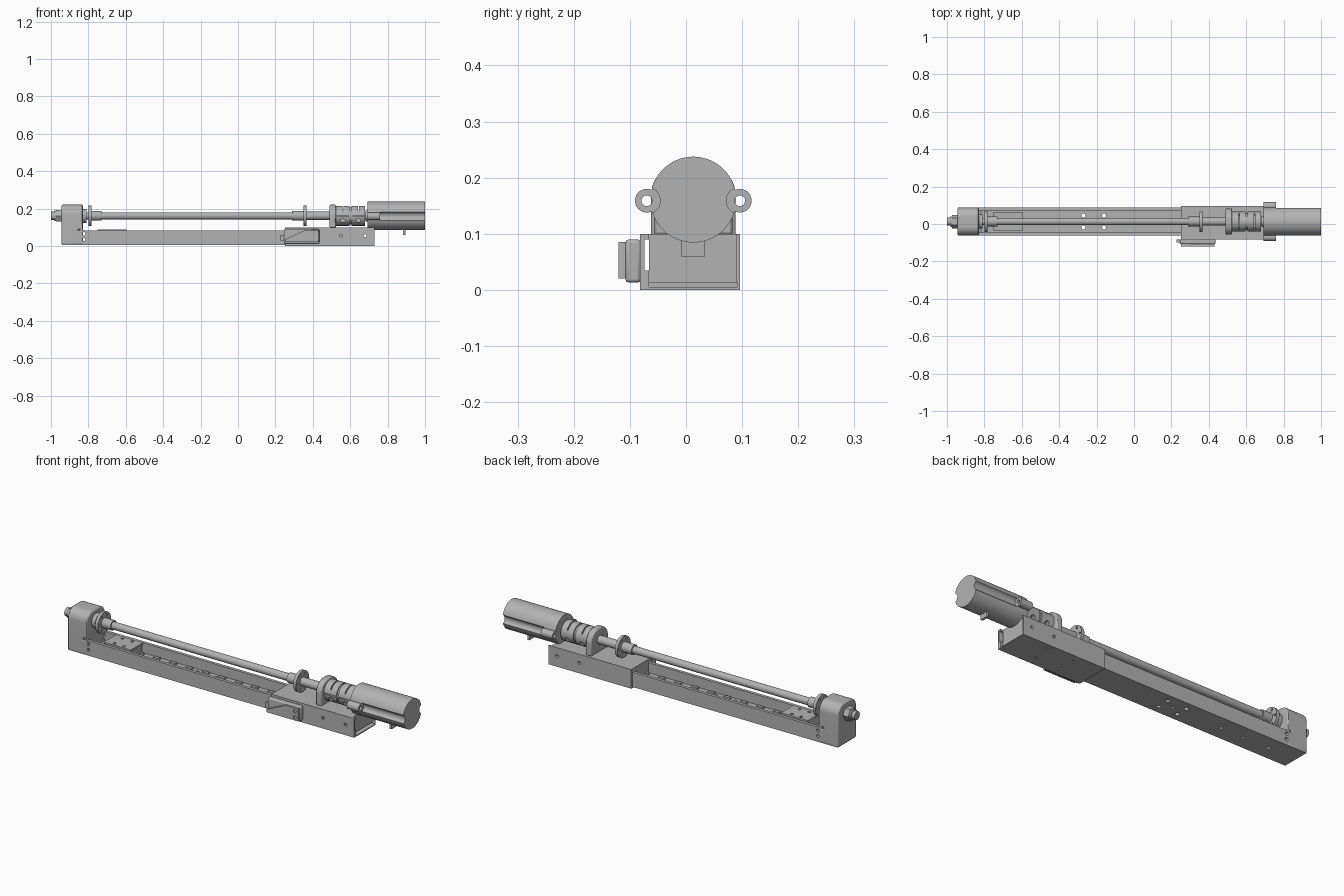
import bpy
from math import pi, sin, cos
from mathutils import Vector

old = bpy.data.objects.get("Cube")
if old:
    bpy.data.objects.remove(old, do_unlink=True)

grey = bpy.data.materials.new("machined grey")
grey.use_nodes = True
COLOUR = (0.45, 0.45, 0.45, 1)
grey.diffuse_color = COLOUR
grey.node_tree.nodes["Principled BSDF"].inputs["Base Color"].default_value = COLOUR

YC, ZC = 0.013, 0.161   # axis of the screw and motor


def finish(ob, name):
    ob.name = name
    ob.data.materials.clear()
    ob.data.materials.append(grey)
    return ob


def box(name, x, y, z):
    bpy.ops.mesh.primitive_cube_add(size=1)
    ob = bpy.context.object
    for v in ob.data.vertices:
        v.co = Vector([(a + b) / 2 + c * (b - a) for (a, b), c in zip((x, y, z), v.co)])
    return finish(ob, name)


def cyl(name, centre, r, length, axis="X", sides=40):
    rot = {"X": (0, pi / 2, 0), "Y": (pi / 2, 0, 0), "Z": (0, 0, 0)}[axis]
    bpy.ops.mesh.primitive_cylinder_add(vertices=sides, radius=r, depth=length,
                                        location=centre, rotation=rot)
    return finish(bpy.context.object, name)


def axial(name, x0, x1, r, sides=40):
    return cyl(name, ((x0 + x1) / 2, YC, ZC), r, x1 - x0, "X", sides)


def prism(name, x0, x1, outline):
    n = len(outline)
    verts = [(x, y, z) for x in (x0, x1) for y, z in outline]
    faces = [list(range(n))[::-1], list(range(n, 2 * n))]
    faces += [[i, (i + 1) % n, n + (i + 1) % n, n + i] for i in range(n)]
    me = bpy.data.meshes.new(name)
    me.from_pydata(verts, [], faces)
    ob = bpy.data.objects.new(name, me)
    bpy.context.collection.objects.link(ob)
    return finish(ob, name)


def arch(name, x0, x1, half, z0, z1, r):
    pts = [(YC - half, z0), (YC + half, z0)]
    for side, start in ((1, 0), (-1, pi / 2)):
        for i in range(13):
            a = start + i * pi / 24
            pts.append((YC + side * (half - r) + r * cos(a), z1 - r + r * sin(a)))
    return prism(name, x0, x1, pts)


def combine(ob, others, operation="DIFFERENCE"):
    for other in others:
        mod = ob.modifiers.new("bool", "BOOLEAN")
        mod.operation, mod.solver, mod.object = operation, "EXACT", other
        bpy.context.view_layer.objects.active = ob
        bpy.ops.object.modifier_apply(modifier=mod.name)
        bpy.data.objects.remove(other, do_unlink=True)
    return ob


def bevel(ob, width):
    mod = ob.modifiers.new("bevel", "BEVEL")
    mod.width, mod.segments = width, 2
    mod.limit_method, mod.angle_limit = "ANGLE", 0.8
    return ob


# Open guide channel with floor holes
channel = box("guide_channel", (-0.94, 0.6), (-0.061, 0.087), (0.006, 0.083))
cuts = [box("cut", (-0.83, 0.7), (-0.045, 0.071), (0.03, 0.2))]
cuts += [cyl("cut", (x, YC + s * 0.032, 0), 0.011, 0.2, "Z", 16)
         for x in (-0.27, -0.16) for s in (-1, 1)]
cuts += [cyl("cut", (x, YC, 0), 0.008, 0.2, "Z", 16) for x in (-0.78, -0.63, -0.5, -0.215)]
cuts += [cyl("cut", (-0.825, YC, z), 0.009, 0.4, "Y", 16) for z in (0.035, 0.065)]
combine(channel, cuts)

# Rail fastener pads along the channel floor
for i in range(10):
    x = -0.62 + i * 0.095
    for s in (-1, 1):
        box("rail_pad", (x, x + 0.035), (YC + s * 0.04 - 0.008, YC + s * 0.04 + 0.008),
            (0.03, 0.038))

# Carriage and its bored top plate
box("carriage", (-0.75, -0.6), (-0.035, 0.061), (0.035, 0.078))
plate = box("carriage_plate", (-0.75, -0.595), (-0.038, 0.064), (0.078, 0.088))
combine(plate, [cyl("cut", (x, YC + s * 0.033, 0.09), 0.008, 0.012, "Z", 16)
                for x in (-0.7, -0.645) for s in (-1, 1)])

# End bearing block
block = arch("end_bearing_block", -0.943, -0.83, 0.075, 0.006, 0.221, 0.05)
combine(block, [cyl("cut", (-0.85, y, 0.085), 0.006, 0.02, "Y", 12) for y in (-0.061, 0.087)])
bevel(block, 0.006)
axial("end_nut", -0.973, -0.943, 0.036, 6)
axial("end_collar", -0.982, -0.973, 0.028)
axial("screw_stub", -1.0, -0.98, 0.022)
axial("block_boss", -0.832, -0.81, 0.038)

# Lead screw with bored flanges and hubs
axial("lead_screw", -0.85, 0.7, 0.019)
for label, x, hub in (("left", -0.79, (-0.785, -0.73)), ("right", 0.357, (0.29, 0.357))):
    disc = axial(label + "_flange", x - 0.008, x + 0.008, 0.055)
    combine(disc, [cyl("cut", (x, YC + 0.041 * cos(a * pi / 3), ZC + 0.041 * sin(a * pi / 3)),
                       0.006, 0.1, "X", 12) for a in range(6)])
    axial(label + "_flange_hub", hub[0], hub[1], 0.026)
axial("drive_shaft", 0.357, 0.5, 0.022)

# Drive housing around the channel end, with side gap and lower slot
housing = box("drive_housing", (0.25, 0.73), (-0.082, 0.096), (0, 0.1))
cuts = [box("cut", (0.2, 0.8), (-0.074, -0.066), (0.035, 0.09)),
        box("cut", (0.715, 0.8), (-0.066, 0.09), (0.012, 0.2)),
        box("cut", (0.69, 0.8), (-0.066, 0.092), (0.005, 0.012))]
cuts += [cyl("cut", (x, 0, 0.055), 0.008, 0.4, "Y", 16) for x in (0.55, 0.68)]
cuts += [cyl("cut", (x, y, 0), 0.007, 0.02, "Z", 12) for x in (0.4, 0.55) for y in (-0.03, 0.055)]
combine(housing, cuts)

# Bearing support
bevel(arch("bearing_support", 0.49, 0.523, 0.07, 0.098, 0.221, 0.06), 0.005)

# Flexible coupling: two clamps, core and clamp screws
for x0, x1 in ((0.525, 0.597), (0.608, 0.68)):
    clamp = axial("coupling_clamp", x0, x1, 0.053)
    mid = (x0 + x1) / 2
    cuts = [box("cut", (mid - 0.003, mid + 0.003), (YC - 0.1, YC + 0.1), (ZC + 0.025, ZC + 0.1)),
            box("cut", (x0 - 0.01, x1 + 0.01), (YC - 0.1, YC - 0.02), (ZC - 0.003, ZC + 0.003))]
    cuts += [cyl("cut", (mid, YC + s * 0.055, ZC - 0.025), 0.012, 0.05, "Y", 16) for s in (-1, 1)]
    combine(clamp, cuts)
axial("coupling_core", 0.59, 0.615, 0.046)

# Motor flange with bored ears
ears = [(YC - 0.083, ZC - 0.002), (YC + 0.083, ZC - 0.002)]
flange = axial("motor_flange", 0.693, 0.76, 0.0765, 64)
parts = [cyl("ear", (0.7265, y, z), 0.021, 0.067) for y, z in ears]
parts.append(box("neck", (0.693, 0.76), (YC - 0.078, YC + 0.078), (ZC - 0.02, ZC + 0.017)))
combine(flange, parts, "UNION")
combine(flange, [cyl("cut", (0.72, y, z), 0.0095, 0.2, "X", 24) for y, z in ears])

# Motor can with screw clearance grooves, and lead tab
motor = axial("motor_body", 0.758, 1.0, 0.0765, 64)
combine(motor, [cyl("cut", (0.88, y, z), 0.024, 0.4) for y, z in ears])
axial("motor_pilot", 0.682, 0.694, 0.03)
box("motor_tab", (0.883, 0.895), (YC - 0.021, YC + 0.021), (0.06, 0.095))

# Side sensor: body, sloped cover, end cap and screws
body = box("sensor_body", (0.245, 0.435), (-0.108, -0.08), (0.013, 0.09))
bevel(body, 0.006)
cover = prism("sensor_cover", -0.12, -0.106, [(0.25, 0.02), (0.43, 0.02), (0.43, 0.085),
                                              (0.36, 0.085), (0.25, 0.035)])
for v in cover.data.vertices:
    v.co = Vector((v.co.y, v.co.x, v.co.z))
cover.data.flip_normals()
combine(cover, [cyl("cut", (0.413, -0.12, z), 0.008, 0.012, "Y", 16) for z in (0.036, 0.068)])
box("sensor_plug", (0.228, 0.25), (-0.1, -0.083), (0.03, 0.06))

# Smooth curved faces, keep sharp edges
bpy.ops.object.select_all(action="DESELECT")
for ob in bpy.context.scene.objects:
    if ob.type == "MESH" and grey.name in ob.data.materials:
        ob.select_set(True)
        bpy.context.view_layer.objects.active = ob
bpy.ops.object.shade_smooth_by_angle(angle=0.6)
